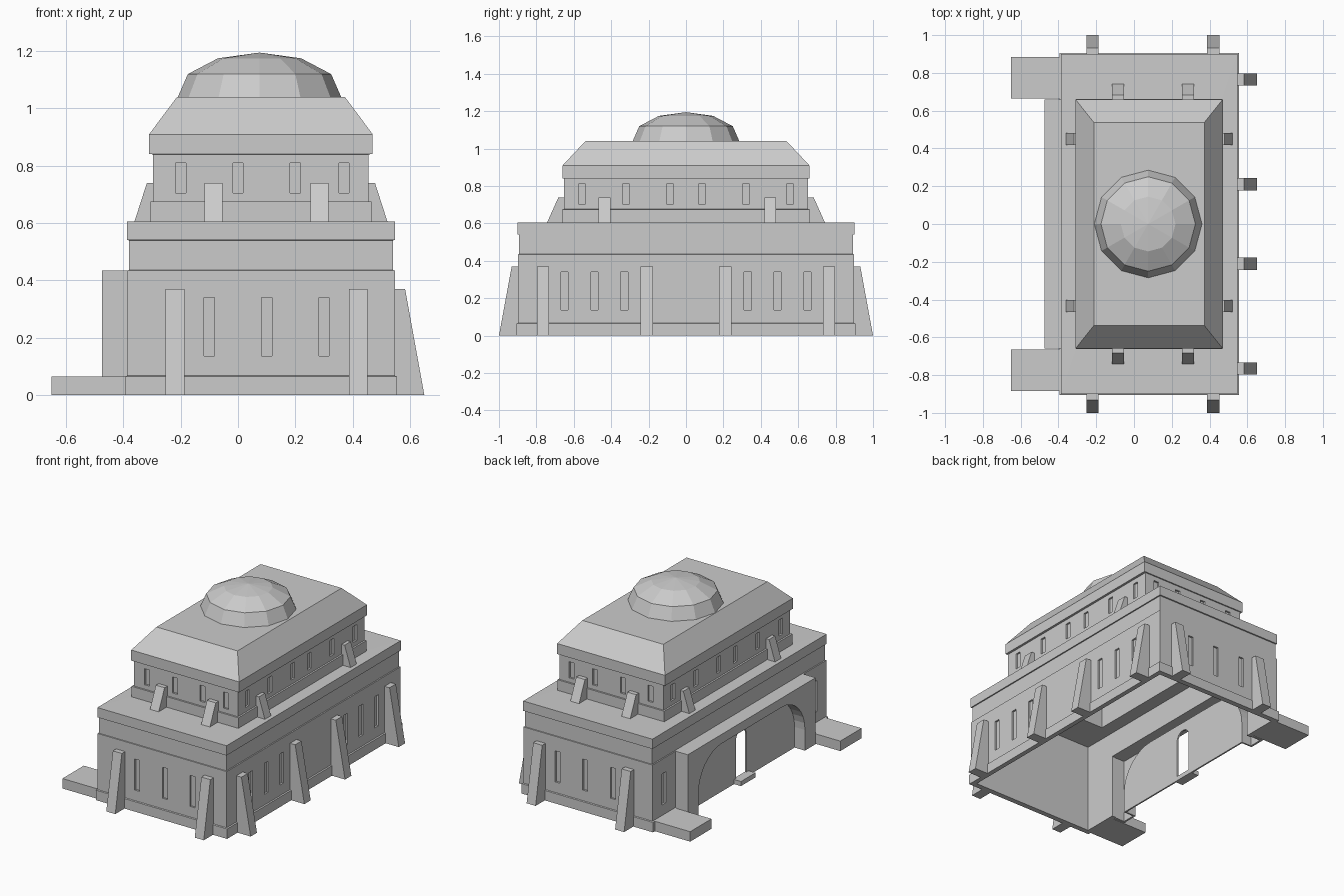
import bpy, bmesh, math
from mathutils import Matrix

cube = bpy.data.objects.get("Cube")
if cube:
    bpy.data.objects.remove(cube, do_unlink=True)

stone = bpy.data.materials.new("grey_stone")
stone.use_nodes = True
GREY = (0.6, 0.6, 0.6, 1)
stone.diffuse_color = GREY
stone.node_tree.nodes["Principled BSDF"].inputs["Base Color"].default_value = GREY

CX = 0.08      # building centre line
WALL = 0.02    # wall thickness


def finish(name, bm):
    bmesh.ops.recalc_face_normals(bm, faces=bm.faces[:])
    me = bpy.data.meshes.new(name)
    bm.to_mesh(me)
    bm.free()
    me.materials.append(stone)
    ob = bpy.data.objects.new(name, me)
    bpy.context.collection.objects.link(ob)
    return ob


def add_box(bm, x0, x1, y0, y1, z0, z1):
    m = Matrix.Translation(((x0 + x1) / 2, (y0 + y1) / 2, (z0 + z1) / 2))
    m = m @ Matrix.Diagonal((x1 - x0, y1 - y0, z1 - z0, 1))
    bmesh.ops.create_cube(bm, size=1, matrix=m)


def box(name, *bounds):
    bm = bmesh.new()
    add_box(bm, *bounds)
    return finish(name, bm)


def prism(name, outline, to3d, depth0, depth1):
    """Extrude a 2D outline between two depths."""
    bm = bmesh.new()
    a, b = [[bm.verts.new(to3d(u, v, d)) for u, v in outline] for d in (depth0, depth1)]
    bm.faces.new(a)
    bm.faces.new(b)
    for i in range(len(a)):
        j = (i + 1) % len(a)
        bm.faces.new((a[i], a[j], b[j], b[i]))
    return finish(name, bm)


def cut(target, *cutters):
    for c in cutters:
        mod = target.modifiers.new("cut", 'BOOLEAN')
        mod.operation = 'DIFFERENCE'
        mod.solver = 'EXACT'
        mod.object = c
        c.hide_render = True
        c.hide_viewport = True
        c.display_type = 'WIRE'


# Hollow two-storey body: stepped rectangular rings (half x, half y, z)
rings = [(.475, .905, 0), (.475, .905, .065), (.467, .898, .068), (.467, .898, .435),
         (.46, .892, .436), (.46, .892, .54), (.467, .9, .541), (.467, .9, .605),
         (.386, .662, .606), (.386, .662, .675), (.376, .653, .676), (.376, .653, .84),
         (.39, .66, .841), (.39, .66, .91), (.293, .538, 1.04)]
inner = [(.444, .87, 0), (.444, .87, .585), (.355, .632, .586),
         (.355, .632, .89), (.27, .515, 1.02)]
bm = bmesh.new()
loops = []
for hx, hy, z in list(reversed(rings)) + inner:
    loops.append([bm.verts.new((CX + sx * hx, sy * hy, z))
                  for sx, sy in ((-1, -1), (1, -1), (1, 1), (-1, 1))])
for a, b in zip(loops, loops[1:]):
    for i in range(4):
        j = (i + 1) % 4
        bm.faces.new((a[i], a[j], b[j], b[i]))
bm.faces.new(loops[0])
bm.faces.new(loops[-1])
body = finish("building_body", bm)

# Shallow slit windows cut into every wall
slits = bmesh.new()


def slit_x(x, hy, z0, z1):
    for s in (-1, 1):
        add_box(slits, x - .018, x + .018, s * hy - .012, s * hy + .012, z0, z1)


def slit_y(y, hx, z0, z1, sides=(-1, 1)):
    for s in sides:
        for t in (-1, 1):
            x = CX + s * hx
            add_box(slits, x - .012, x + .012, t * y - .019, t * y + .019, z0, z1)


for x in (-.1, .1, .3):
    slit_x(x, .898, .137, .34)
for x in (-.2, 0, .2, .37):
    slit_x(x, .653, .705, .81)
for y in (.33, .49, .65):
    slit_y(y, .467, .137, .34, (1,))
slit_y(.78, .467, .137, .34, (-1,))
for y in (.085, .32, .557):
    slit_y(y, .376, .705, .81)
window_cutter = finish("window_cutter", slits)
opening = box("porch_opening_cutter", -.42, -.34, -.64, .64, -.1, .42)
cut(body, window_cutter, opening)


# Porch with a wide round-cornered arch and a recessed back wall with a doorway
def arch(half, top, corner_y, corner_z, base, steps=8):
    pts = [(half, base)]
    for i in range(steps + 1):
        t = math.pi / 2 * i / steps
        pts.append((half - corner_y + corner_y * math.cos(t),
                    top - corner_z + corner_z * math.sin(t)))
    mirrored = [(-y, z) for y, z in reversed(pts) if abs(y) > 1e-6]
    return pts + mirrored


def on_x(u, v, d):
    return (d, u, v)


porch = box("porch", -.475, -.385, -.66, .66, 0, .435)
hollow = box("porch_hollow_cutter", -.462, -.3, -.645, .645, -.1, .422)
arch_cutter = prism("arch_cutter", arch(.55, .375, .24, .24, -.1), on_x, -.6, -.4)
cut(porch, hollow, arch_cutter)
recess = prism("arch_recess", arch(.56, .385, .25, .25, 0), on_x, -.465, -.39)
door = prism("door_cutter", arch(.055, .33, .055, .055, .03), on_x, -.5, -.3)
cut(recess, arch_cutter, door)
box("door_step", -.45, -.39, -.075, .075, 0, .03)

# Low platforms beside the porch
for name, s in (("front_platform", -1), ("back_platform", 1)):
    ys = sorted((s * .665, s * .885))
    box(name, -.65, -.385, ys[0], ys[1], 0, .065)


# Tapered buttresses: side profile (distance out, height)
def buttress(name, along, axis, sign, wall, top_out, foot_out, z0, z1, width):
    profile = [(wall - .01, z0), (foot_out, z0), (top_out, z1), (wall - .01, z1)]
    if axis == 'y':
        put = lambda u, v, d: (d, sign * u, v)
    else:
        put = lambda u, v, d: (CX + sign * u, d, v)
    prism(name, profile, put, along - width / 2, along + width / 2)


for s, end in ((-1, "front"), (1, "back")):
    for x in (-.22, .42):
        buttress(f"lower_{end}_buttress", x, 'y', s, .89, .932, 1.0, 0, .37, .065)
    for x in (-.085, .285):
        buttress(f"upper_{end}_buttress", x, 'y', s, .65, .682, .745, .6, .74, .063)
for y in (-.765, -.21, .21, .765):
    buttress("lower_left_buttress", y, 'x', 1, .46, .503, .57, 0, .37, .065)
for s, side in ((-1, "right"), (1, "left")):
    for y in (-.435, .45):
        buttress(f"upper_{side}_buttress", y, 'x', s, .37, .398, .443, .6, .74, .063)

# Faceted dome
bm = bmesh.new()
SIDES = 12
prev = None
for r, z in ((.285, 1.04), (.25, 1.12), (.145, 1.175)):
    ring = [bm.verts.new((CX - .005 + r * math.cos(k * math.tau / SIDES),
                          r * math.sin(k * math.tau / SIDES), z)) for k in range(SIDES)]
    if prev:
        for i in range(SIDES):
            j = (i + 1) % SIDES
            bm.faces.new((prev[i], prev[j], ring[j], ring[i]))
    else:
        bm.faces.new(ring)
    prev = ring
tip = bm.verts.new((CX - .005, 0, 1.195))
for i in range(SIDES):
    bm.faces.new((prev[i], prev[(i + 1) % SIDES], tip))
finish("dome", bm)
